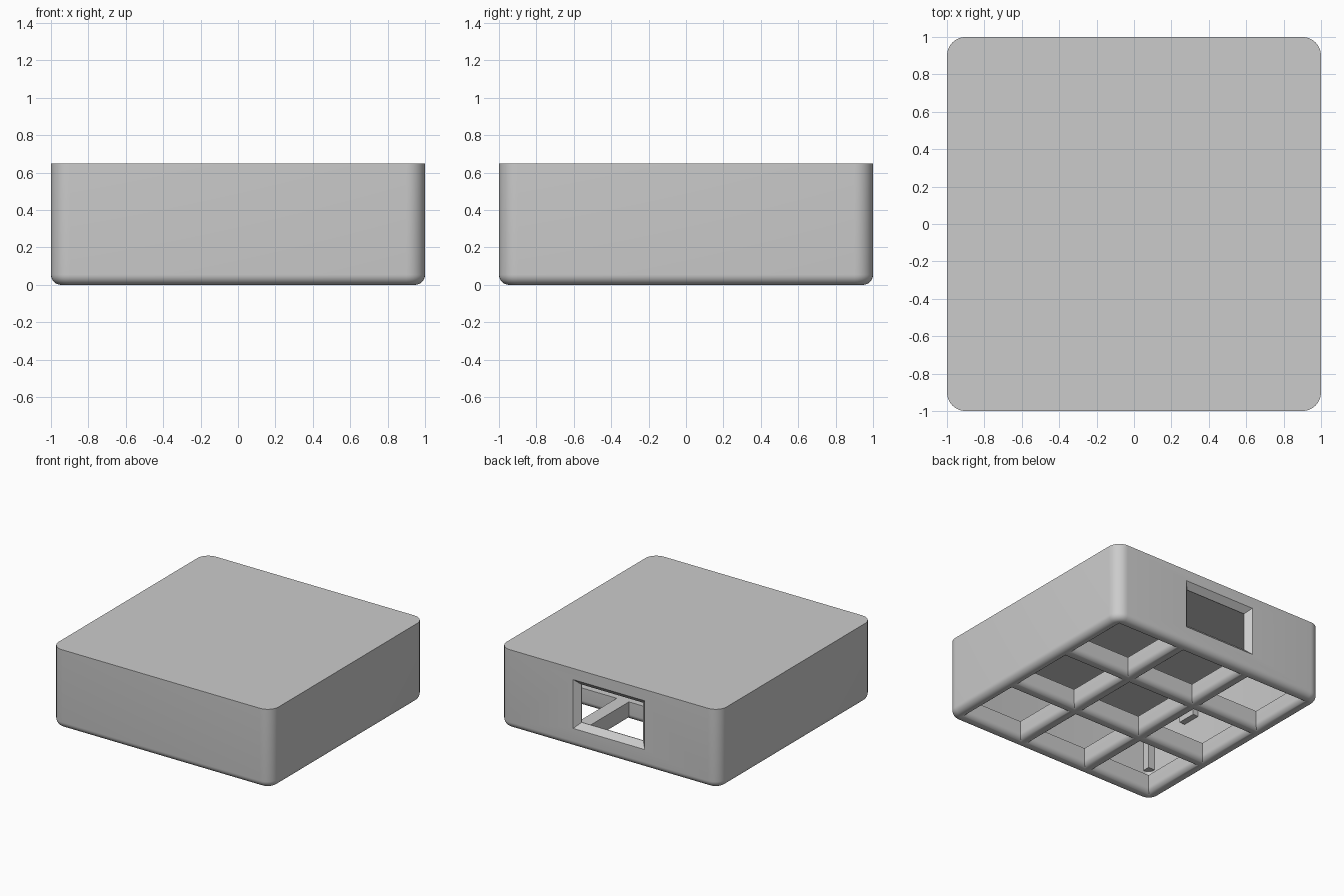
import bpy, bmesh, math

if "Cube" in bpy.data.objects:
    bpy.data.objects.remove(bpy.data.objects["Cube"])

H = 0.65          # overall height
PITCH = 0.63      # spacing of the floor openings
HOLE = 0.26       # half width of an opening
R = 0.05          # rounding under the ribs
FLOOR = 0.152     # top of the floor grid
INNER = 0.95      # half width of the hollow inside

gray = bpy.data.materials.new("light_gray")
gray.diffuse_color = (0.6, 0.6, 0.6, 1)
gray.use_nodes = True
gray.node_tree.nodes["Principled BSDF"].inputs["Base Color"].default_value = gray.diffuse_color


def rounded_square(half, radius, z, seg=8, cx=0, cy=0):
    """Ring of points for a square with rounded (or sharp) corners."""
    if radius <= 0:
        return [(cx + sx * half, cy + sy * half, z)
                for sx, sy in ((1, 1), (-1, 1), (-1, -1), (1, -1))]
    c, pts = half - radius, []
    for k, (sx, sy) in enumerate(((1, 1), (-1, 1), (-1, -1), (1, -1))):
        for i in range(seg + 1):
            a = math.pi / 2 * (k + i / seg)
            pts.append((cx + sx * c + radius * math.cos(a),
                        cy + sy * c + radius * math.sin(a), z))
    return pts


def loft(bm, rings):
    """Skin a stack of rings and cap both ends."""
    rows = [[bm.verts.new(p) for p in ring] for ring in rings]
    n = len(rows[0])
    for a, b in zip(rows, rows[1:]):
        for i in range(n):
            j = (i + 1) % n
            bm.faces.new((a[i], a[j], b[j], b[i]))
    bm.faces.new(rows[0][::-1])
    bm.faces.new(rows[-1])


def make(name, stacks):
    bm = bmesh.new()
    for rings in stacks:
        loft(bm, rings)
    bmesh.ops.recalc_face_normals(bm, faces=bm.faces)
    me = bpy.data.meshes.new(name)
    bm.to_mesh(me)
    bm.free()
    me.materials.append(gray)
    ob = bpy.data.objects.new(name, me)
    bpy.context.collection.objects.link(ob)
    return ob


def box(x0, x1, y0, y1, z0, z1):
    return [[(x0, y0, z), (x1, y0, z), (x1, y1, z), (x0, y1, z)] for z in (z0, z1)]


def cut(target, cutter):
    mod = target.modifiers.new("cut", 'BOOLEAN')
    mod.operation, mod.solver, mod.object = 'DIFFERENCE', 'EXACT', cutter
    bpy.context.view_layer.objects.active = target
    bpy.ops.object.modifier_apply(modifier=mod.name)
    bpy.data.objects.remove(cutter)


# Case: rounded square with a rounded lower edge
rings = []
for i in range(9):
    a = math.pi / 2 * i / 8
    inset = 0.055 * (1 - math.sin(a))
    rings.append(rounded_square(1 - inset, 0.1 - inset, 0.055 * (1 - math.cos(a))))
rings.append(rounded_square(1, 0.1, H))
case = make("case", [rings])

# Hollow inside
cut(case, make("hollow", [[rounded_square(INNER, 0.05, z) for z in (FLOOR, 0.6)]]))

# Nine floor openings that flare with a rounded lip underneath
holes = []
for gx in (-1, 0, 1):
    for gy in (-1, 0, 1):
        x, y = gx * PITCH, gy * PITCH
        stack = [rounded_square(HOLE + R, 0, -0.03, cx=x, cy=y)]
        for i in range(9):
            a = math.pi / 2 * i / 8
            stack.append(rounded_square(HOLE + R * (1 - math.sin(a)), 0,
                                        R * (1 - math.cos(a)), cx=x, cy=y))
        stack.append(rounded_square(HOLE, 0, 0.25, cx=x, cy=y))
        holes.append(stack)
cut(case, make("openings", holes))

# Window in the back wall, bevelled from the outside
window = []
for y, d in ((1.02, -0.02), (0.955, 0.045), (0.9, 0.045)):
    x, z0, z1 = 0.325 - d, 0.157 + d, 0.558 - d
    window.append([(-x, y, z0), (x, y, z0), (x, y, z1), (-x, y, z1)])
cut(case, make("window", [window]))

# Small posts in the inside corners and a clip on the left wall
make("corner_posts", [box(sx * 0.92 - 0.03, sx * 0.92 + 0.03,
                          sy * 0.92 - 0.03, sy * 0.92 + 0.03, 0.22, 0.61)
                      for sx in (-1, 1) for sy in (-1, 1)])
make("wall_clip", [box(-0.96, -0.9, -0.54, -0.38, 0.46, 0.52)])

# Smooth the rounded parts, keep hard edges
bpy.ops.object.select_all(action='DESELECT')
case.select_set(True)
bpy.context.view_layer.objects.active = case
bpy.ops.object.shade_smooth_by_angle(angle=math.radians(30))
